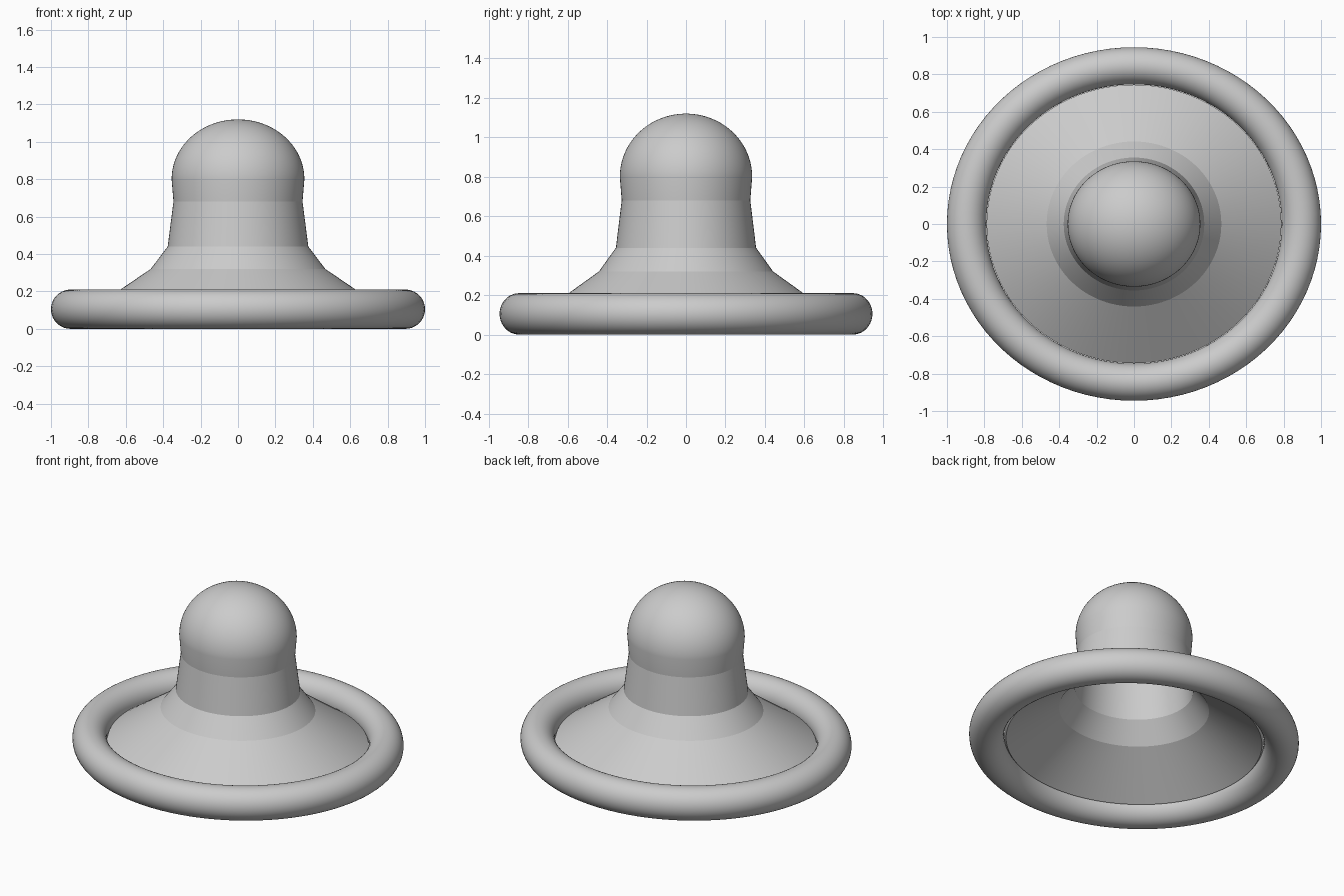
import bpy, bmesh, math

if "Cube" in bpy.data.objects:
    bpy.data.objects.remove(bpy.data.objects["Cube"])

SQUASH = 0.945   # the whole model is slightly oval: narrower in y
SEGMENTS = 96

grey = bpy.data.materials.new("plain grey")
grey.diffuse_color = (0.6, 0.6, 0.6, 1)
grey.use_nodes = True
grey.node_tree.nodes["Principled BSDF"].inputs["Base Color"].default_value = grey.diffuse_color


def lathe(name, profile, smooth_angle):
    """Revolve a closed (radius, height) loop around z into an oval solid."""
    bm = bmesh.new()
    rings = []
    for i in range(SEGMENTS):
        a = 2 * math.pi * i / SEGMENTS
        rings.append([bm.verts.new((r * math.cos(a), SQUASH * r * math.sin(a), z))
                      for r, z in profile])
    n = len(profile)
    for i in range(SEGMENTS):
        here, there = rings[i], rings[(i + 1) % SEGMENTS]
        for j in range(n):
            k = (j + 1) % n
            if profile[j][0] == 0 and profile[k][0] == 0:
                continue
            bm.faces.new((here[j], there[j], there[k], here[k]))
    bmesh.ops.remove_doubles(bm, verts=bm.verts, dist=1e-5)
    bmesh.ops.recalc_face_normals(bm, faces=bm.faces)
    mesh = bpy.data.meshes.new(name)
    bm.to_mesh(mesh)
    bm.free()
    mesh.materials.append(grey)
    obj = bpy.data.objects.new(name, mesh)
    bpy.context.collection.objects.link(obj)
    bpy.ops.object.select_all(action='DESELECT')
    obj.select_set(True)
    bpy.context.view_layer.objects.active = obj
    bpy.ops.object.shade_smooth_by_angle(angle=math.radians(smooth_angle))
    return obj


def dome(radius, base, top, steps=20):
    """Quarter-ellipse profile from the rim up to the pole."""
    pts = [(radius * math.cos(t), base + (top - base) * math.sin(t))
           for t in (math.pi / 2 * i / steps for i in range(steps))]
    return pts + [(0, top)]


# Rolled outer ring
ring = [(0.895 + 0.105 * math.cos(2 * math.pi * i / 40),
         0.105 + 0.105 * math.sin(2 * math.pi * i / 40)) for i in range(40)]
lathe("outer_ring", ring, 30)

# Thin hollow shell: flared skirt, waisted neck and round dome
outer = [(0.788, 0.102), (0.467, 0.32), (0.376, 0.44), (0.345, 0.68)]
outer += dome(0.355, 0.80, 1.12)
inner = [(0.776, 0.086), (0.455, 0.304), (0.358, 0.434), (0.326, 0.68)]
inner += dome(0.336, 0.80, 1.10)
lathe("domed_shell", outer + inner[::-1], 8)
